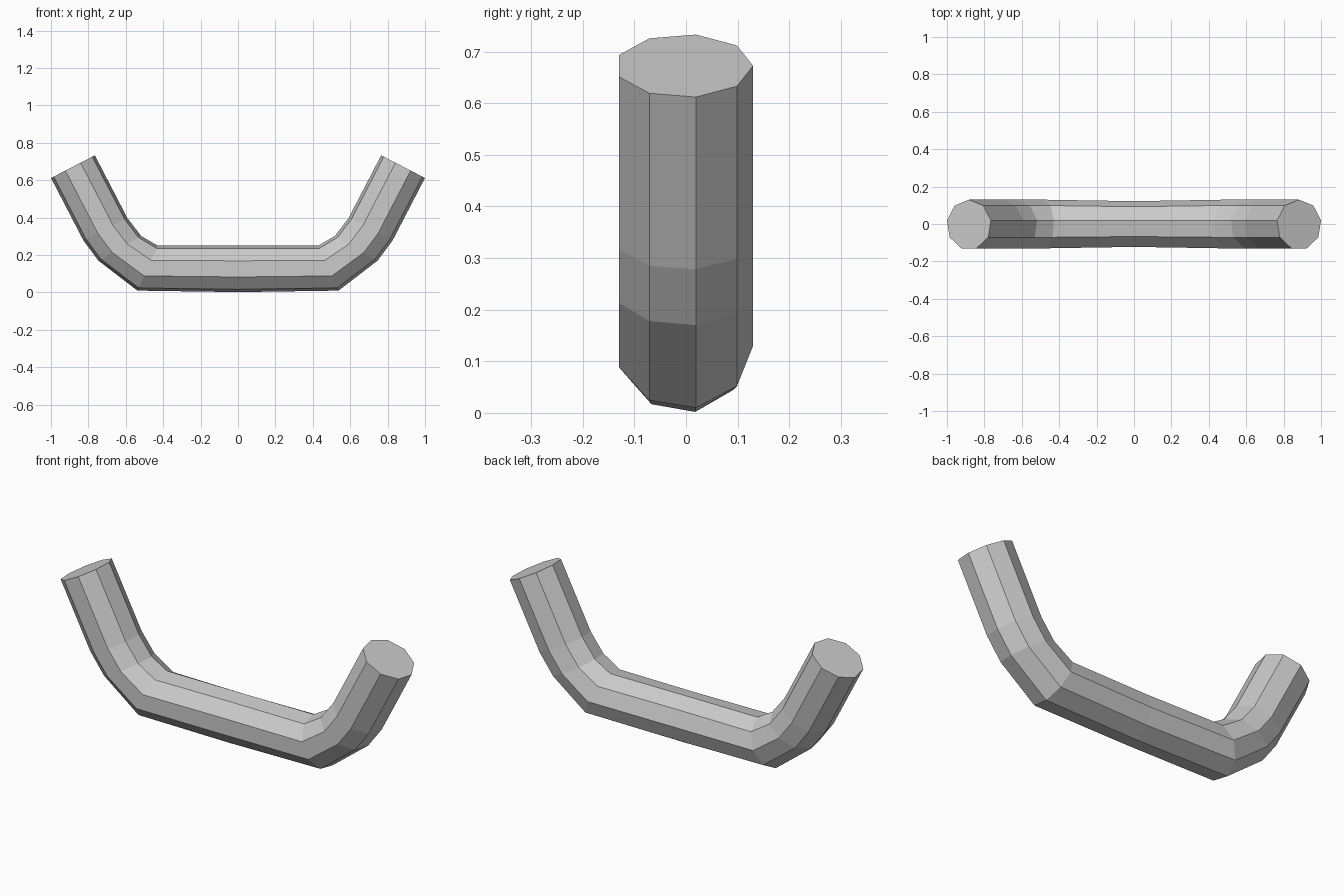
import bpy, bmesh
from math import sin, cos, radians, tau

if "Cube" in bpy.data.objects:
    bpy.data.objects.remove(bpy.data.objects["Cube"])

SIDES = 9
# Right half of the bent path: x, z, ring tilt in degrees, ring radius
half = [(0.0, 0.126, 0, 0.126),
        (0.483, 0.13, 24.5, 0.134),
        (0.632, 0.236, 60, 0.134),
        (0.709, 0.338, 63, 0.134),
        (0.8825, 0.6725, 62.7, 0.134)]
path = [(-x, z, -t, r) for x, z, t, r in reversed(half[1:])] + half

# Sweep a nine-sided section along the path
bm = bmesh.new()
rings = []
for x, z, tilt, r in path:
    t = radians(tilt)
    ring = []
    for i in range(SIDES):
        a = tau * i / SIDES
        h = r * sin(a)
        ring.append(bm.verts.new((x - h * sin(t), r * cos(a) - 0.004, z + h * cos(t))))
    rings.append(ring)
for a, b in zip(rings, rings[1:]):
    for i in range(SIDES):
        j = (i + 1) % SIDES
        bm.faces.new((a[i], a[j], b[j], b[i]))

# Flat end caps
bm.faces.new(rings[0])
bm.faces.new(rings[-1])
bmesh.ops.recalc_face_normals(bm, faces=bm.faces)

mesh = bpy.data.meshes.new("bent_handle")
bm.to_mesh(mesh)
bm.free()
bpy.context.collection.objects.link(bpy.data.objects.new("bent_handle", mesh))
